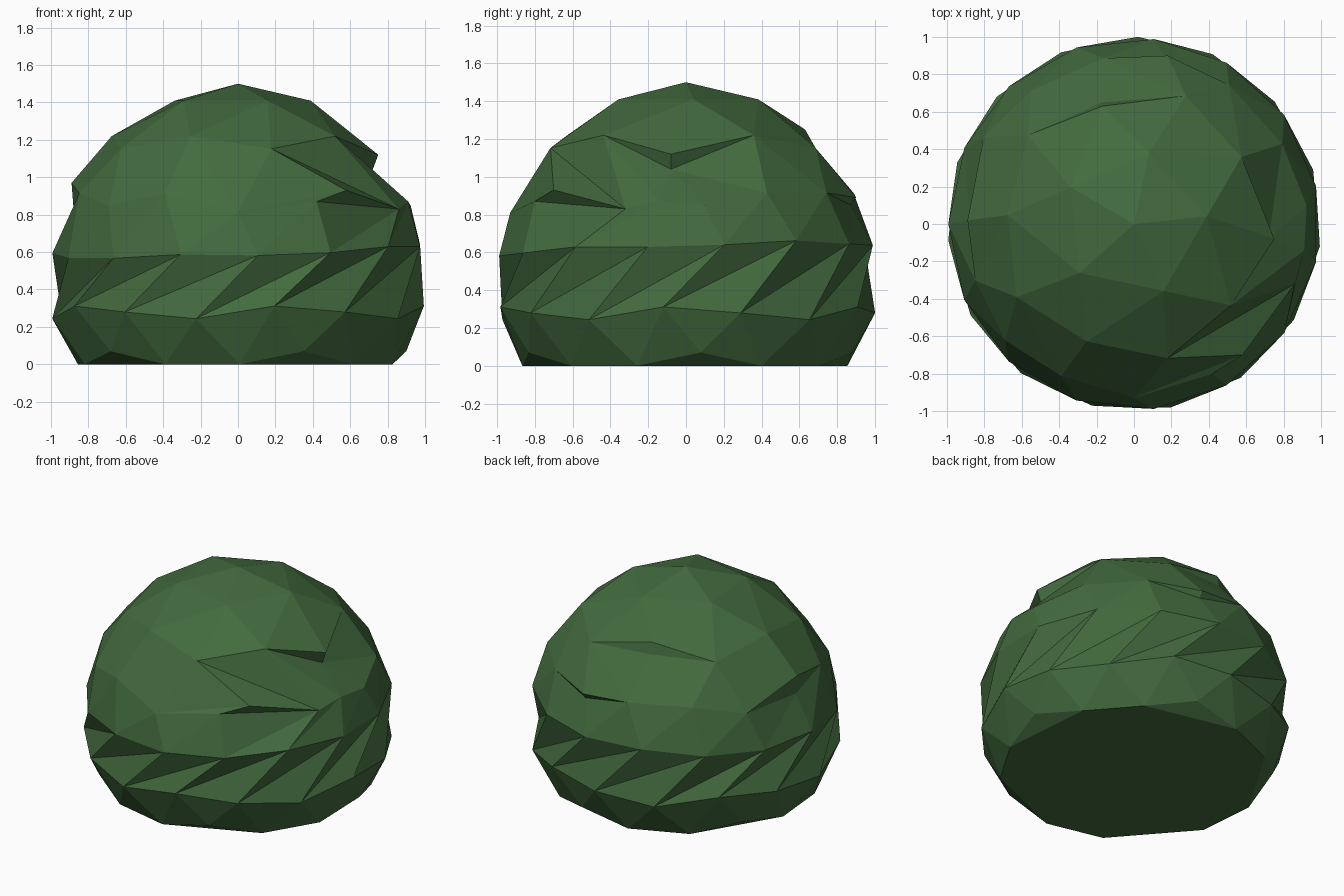
import bpy, bmesh, math
from mathutils import Vector

if "Cube" in bpy.data.objects:
    bpy.data.objects.remove(bpy.data.objects["Cube"])

green = bpy.data.materials.new("leaf_green")
green.diffuse_color = (0.055, 0.145, 0.048, 1)
green.use_nodes = True
green.node_tree.nodes["Principled BSDF"].inputs["Base Color"].default_value = green.diffuse_color
CENTRE = Vector((0, 0, 0.5))

# Row of the geodesic sphere: height before rounding, drop, twist in degrees, widening
ROWS = [(1.0, 0, 6, 1), (0.816, -0.03, 6, 0.94), (0.631, -0.075, -4, 0.975),
        (0.447, -0.10, 6, 0.99), (0.149, -0.065, 0, 1), (-0.149, -0.045, -31, 1.025),
        (-0.447, 0, -31, 1.01), (-0.631, 0, -31, 1), (-0.816, 0, -31, 1), (-1.0, 0, -31, 1)]

# Bush dome: three-way geodesic sphere, lower rows twisted into a sawtooth band
bm = bmesh.new()
bmesh.ops.create_icosphere(bm, subdivisions=1, radius=1)
bmesh.ops.subdivide_edges(bm, edges=bm.edges[:], cuts=2, use_grid_fill=True)
bmesh.ops.triangulate(bm, faces=bm.faces[:])
row_of, rim_corners = {}, []
for v in bm.verts:
    row = min(range(10), key=lambda i: abs(ROWS[i][0] - v.co.z))
    row_of[v] = row
    _, drop, twist, wide = ROWS[row]
    p = v.co.normalized()
    z = p.z + drop
    r = math.sqrt(max(0, 1 - z * z)) * wide
    a = math.atan2(p.y, p.x) + math.radians(twist)
    if row == 4:
        z += 0.04 * math.sin(a + 0.8)
    elif row == 5:
        z += 0.03 * math.sin(5 * a + 1.8)
    elif row == 6:
        corner = v.co.length > 0.99
        z = -0.43 if corner else -0.5
        if corner:
            rim_corners.append(v)
    v.co = CENTRE + Vector((r * math.cos(a), r * math.sin(a), z))


def nearest(point):
    return min((w for w in row_of if row_of[w] in (2, 3)), key=lambda w: (w.co - point).length)


# Nudge the front row sideways around the long front ledge
moves = [((0.06, -0.92, 0.85), (0.0, -0.93, 0.81)), ((0.38, -0.85, 0.85), (0.5, -0.75, 0.93)),
         ((0.65, -0.66, 0.86), (0.86, -0.32, 0.83)), ((0.84, -0.37, 0.86), (0.91, -0.14, 0.87))]
picked = [(nearest(Vector(a)), Vector(b)) for a, b in moves]
for v, co in picked:
    v.co = co

# Overhanging leaf ledges: split a row at one vertex, lip above and notch below
ledges = [
    ((0.58, -0.70, 0.93), (0.42, -0.80, 0.87), picked[1][0]),
    ((0.75, -0.08, 1.12), (0.72, -0.08, 1.04), None),
    ((-0.17, 0.63, 1.25), (-0.17, 0.65, 1.17), None),
    ((-0.89, 0.02, 0.97), (-0.88, 0.02, 0.84), None),
    ((0.18, 0.90, 0.89), (0.18, 0.87, 0.85), None),
]
for lip, notch, v in ledges:
    v = v or nearest(Vector(lip))
    edges = [e for e in v.link_edges if row_of[e.other_vert(v)] == row_of[v]]
    ends = [e.other_vert(v) for e in edges]
    lower = [f for f in v.link_faces if not any(row_of[w] < row_of[v] for w in f.verts)]
    under = bm.verts.new(notch)
    row_of[under] = 99
    for f in lower:
        pair = [w for w in f.verts if w is not v]
        bm.faces.remove(f)
        bm.faces.new((pair[0], pair[1], under))
    v.co = lip
    for e in ends:
        bm.faces.new((v, e, under))
for e in [e for e in bm.edges if not e.link_faces]:
    bm.edges.remove(e)

# Flat ten-sided underside
bmesh.ops.delete(bm, geom=[v for v in row_of if 7 <= row_of[v] <= 9], context='VERTS')
for v in rim_corners:
    bm.faces.new([v] + [e.other_vert(v) for e in v.link_edges if e.is_boundary])
bmesh.ops.contextual_create(bm, geom=[e for e in bm.edges if e.is_boundary])

bmesh.ops.recalc_face_normals(bm, faces=bm.faces[:])
mesh = bpy.data.meshes.new("bush_dome")
bm.to_mesh(mesh)
bm.free()
mesh.materials.append(green)
bpy.context.collection.objects.link(bpy.data.objects.new("bush_dome", mesh))
